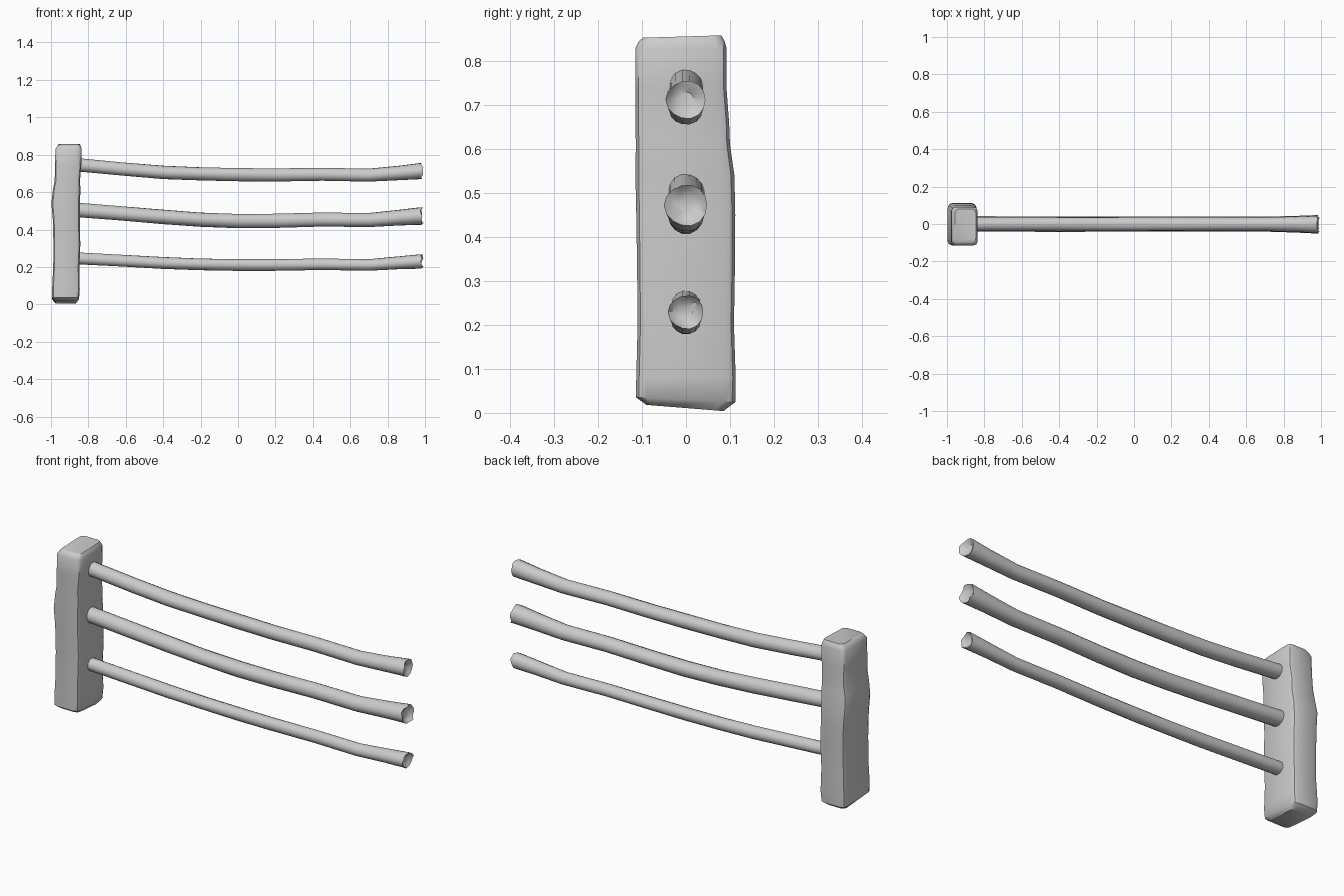
import bpy, bmesh, math, random
from mathutils import Vector

cube = bpy.data.objects.get("Cube")
if cube:
    bpy.data.objects.remove(cube, do_unlink=True)
random.seed(4)

mat = bpy.data.materials.new("plain grey")
mat.use_nodes = True
GREY = (0.6, 0.6, 0.6, 1)
mat.diffuse_color = GREY
mat.node_tree.nodes["Principled BSDF"].inputs["Base Color"].default_value = GREY


def loft(name, rings, angle):
    """Skin a list of point rings and close both ends."""
    bm = bmesh.new()
    loops = [[bm.verts.new(p) for p in ring] for ring in rings]
    n = len(loops[0])
    for a, b in zip(loops, loops[1:]):
        for i in range(n):
            j = (i + 1) % n
            bm.faces.new((a[i], a[j], b[j], b[i]))
    bm.faces.new(loops[0][::-1])
    bm.faces.new(loops[-1])
    bmesh.ops.recalc_face_normals(bm, faces=bm.faces)
    mesh = bpy.data.meshes.new(name)
    bm.to_mesh(mesh)
    bm.free()
    mesh.materials.append(mat)
    obj = bpy.data.objects.new(name, mesh)
    bpy.context.collection.objects.link(obj)
    bpy.ops.object.select_all(action='DESELECT')
    obj.select_set(True)
    bpy.context.view_layer.objects.active = obj
    bpy.ops.object.shade_smooth_by_angle(angle=math.radians(angle))


def post_ring(z, x0, x1, y0, y1, c, tilt=0):
    """Rectangle with chamfered corners; tilt leans it along y."""
    pts = [(x0 + c, y0), (x1 - c, y0), (x1 - c * .3, y0 + c * .3), (x1, y0 + c),
           (x1, y1 - c), (x1 - c * .3, y1 - c * .3), (x1 - c, y1), (x0 + c, y1),
           (x0 + c * .3, y1 - c * .3), (x0, y1 - c), (x0, y0 + c), (x0 + c * .3, y0 + c * .3)]
    return [Vector((x, y, z + tilt * y)) for x, y in pts]


# Rough-hewn upright post: height, x span, y span, corner size, tilt
post = [
    (.011, -.975, -.865, -.09, .085, .02, -.08),
    (.03, -.994, -.85, -.114, .112, .025, -.05),
    (.08, -.994, -.846, -.113, .113, .022, 0),
    (.20, -.988, -.848, -.110, .109, .022, 0),
    (.32, -.987, -.843, -.111, .111, .022, 0),
    (.45, -.990, -.846, -.113, .112, .024, 0),
    (.54, -.998, -.846, -.115, .110, .026, 0),
    (.61, -.990, -.842, -.114, .100, .024, 0),
    (.66, -.980, -.845, -.115, .098, .022, 0),
    (.74, -.979, -.838, -.115, .092, .022, 0),
    (.83, -.976, -.836, -.115, .092, .022, 0),
    (.845, -.966, -.840, -.107, .088, .022, 0),
    (.856, -.958, -.846, -.098, .080, .020, .03),
]
loft("post", [post_ring(*row) for row in post], 40)

# Sagging rails: stations along x with a shared swell toward the broken tip
SIDES = 14
STATIONS = (-.9, -.62, -.4, -.2, 0, .2, .45, .7, .86, .97)
SWELL = (1, 1, 1, .98, 1, .98, .97, .98, 1.08, 1.2)


def rail(name, heights, radius):
    rings = []
    for x, z, s in zip(STATIONS, heights, SWELL):
        r = radius * s
        ring = []
        for i in range(SIDES):
            a = math.tau * i / SIDES
            rr = r * (1 + .03 * math.sin(3 * a + 5 * x))
            ring.append(Vector((x, rr * 1.05 * math.cos(a), z + rr * math.sin(a))))
        rings.append(ring)
    # Splintered lip, then a hollow broken face
    centre = Vector((STATIONS[-1], 0, heights[-1]))
    tip = rings[-1]
    lip = [p + Vector((random.uniform(.006, .022), 0, 0)) for p in tip]
    rings.append(lip)
    for scale, depth in ((.75, .002), (.4, -.006)):
        ring = []
        for p in tip:
            q = centre + (p - centre) * scale
            q.x += depth + random.uniform(-.004, .004)
            ring.append(q)
        rings.append(ring)
    loft(name, rings, 35)


rail("top_rail", (.75, .723, .705, .698, .694, .692, .695, .690, .702, .712), .036)
rail("middle_rail", (.508, .485, .467, .453, .446, .447, .453, .450, .463, .472), .039)
rail("bottom_rail", (.248, .233, .221, .214, .211, .211, .214, .210, .222, .229), .032)
